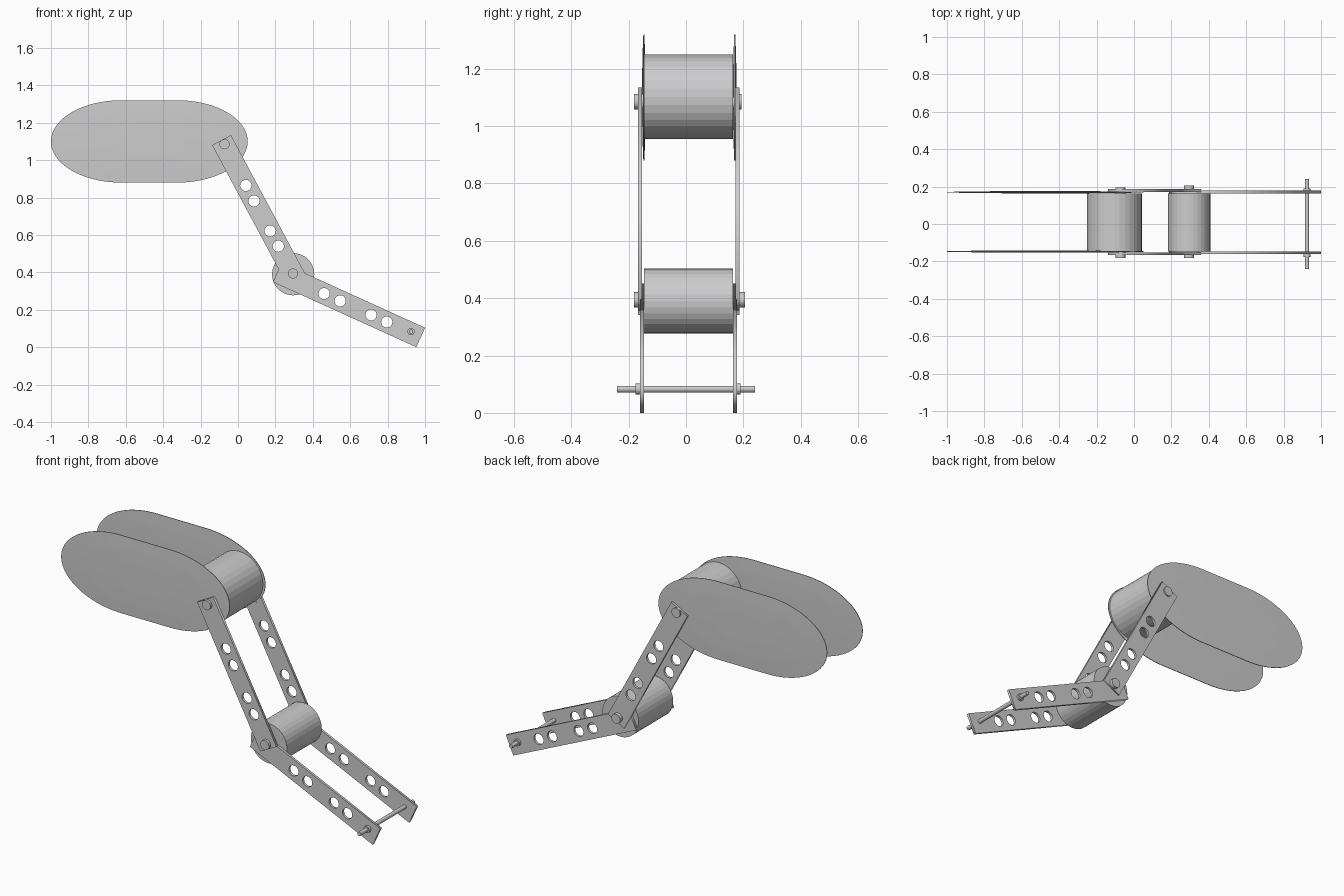
import bpy, bmesh, math
from mathutils import Vector

if "Cube" in bpy.data.objects:
    bpy.data.objects.remove(bpy.data.objects["Cube"])

grey = bpy.data.materials.new("light grey metal")
grey.diffuse_color = (0.61, 0.61, 0.62, 1)
grey.use_nodes = True
grey.node_tree.nodes["Principled BSDF"].inputs["Base Color"].default_value = grey.diffuse_color


def circle(cx, cz, r, n=24):
    return [(cx + r * math.cos(2 * math.pi * i / n), cz + r * math.sin(2 * math.pi * i / n)) for i in range(n)]


def cylinder(name, x, z, r, y0, y1, n=32):
    """Cylinder lying along y."""
    bm = bmesh.new()
    a = [bm.verts.new((px, y0, pz)) for px, pz in circle(x, z, r, n)]
    b = [bm.verts.new((px, y1, pz)) for px, pz in circle(x, z, r, n)]
    bm.faces.new(a)
    bm.faces.new(b[::-1])
    for i in range(n):
        j = (i + 1) % n
        bm.faces.new((a[i], b[i], b[j], a[j]))
    return finish(name, bm)


def finish(name, bm):
    bmesh.ops.recalc_face_normals(bm, faces=bm.faces)
    me = bpy.data.meshes.new(name)
    bm.to_mesh(me)
    bm.free()
    ob = bpy.data.objects.new(name, me)
    bpy.context.collection.objects.link(ob)
    me.materials.append(grey)
    return ob


def arm(name, start, end, y, thick=0.014, width=0.114):
    """Flat bar from start to end (x, z) with four round holes."""
    s, e = Vector(start), Vector(end)
    d = (e - s).normalized()
    n = Vector((-d.y, d.x)) * width / 2
    loops = [[s + n, s - n, e - n, e + n]]
    for t in (0.275, 0.369, 0.551, 0.643):
        c = s + d * t
        loops.append(circle(c.x, c.y, 0.03))
    cu = bpy.data.curves.new(name, 'CURVE')
    cu.dimensions = '2D'
    cu.fill_mode = 'BOTH'
    cu.extrude = thick / 2
    for pts in loops:
        sp = cu.splines.new('POLY')
        sp.points.add(len(pts) - 1)
        for p, q in zip(sp.points, pts):
            p.co = (q[0], q[1], 0, 1)
        sp.use_cyclic_u = True
    tmp = bpy.data.objects.new(name + "_outline", cu)
    bpy.context.collection.objects.link(tmp)
    dg = bpy.context.evaluated_depsgraph_get()
    me = bpy.data.meshes.new_from_object(tmp.evaluated_get(dg))
    bpy.data.objects.remove(tmp)
    bm = bmesh.new()
    bm.from_mesh(me)
    bpy.data.meshes.remove(me)
    bmesh.ops.remove_doubles(bm, verts=bm.verts, dist=1e-5)
    for v in bm.verts:
        v.co = (v.co.x, y - v.co.z, v.co.y)
    for f in bm.faces:
        f.material_index = 0
    return finish(name, bm)


def side_panel(name, y, half=0.006):
    """Long oval plate, very slightly domed on both faces."""
    cx, cz, flat, a, b, n = -0.474, 1.10, 0.15, 0.376, 0.22, 96
    bm = bmesh.new()
    rings = []
    for k, h in ((0.35, -1), (0.7, -0.75), (1, -0.3), (1, 0.3), (0.7, 0.75), (0.35, 1)):
        ring = []
        for i in range(n):
            t = 2 * math.pi * (i + 0.5) / n
            c = math.cos(t)
            x = cx + k * (math.copysign(flat, c) + a * c)
            ring.append(bm.verts.new((x, y + h * half, cz + k * b * math.sin(t))))
        rings.append(ring)
    for r0, r1 in zip(rings, rings[1:]):
        for i in range(n):
            j = (i + 1) % n
            bm.faces.new((r0[i], r0[j], r1[j], r1[i]))
    bm.faces.new(rings[0])
    bm.faces.new(rings[-1])
    return finish(name, bm)


# oval side panels
side_panel("front_side_panel", -0.147)
side_panel("back_side_panel", 0.170)

# joint drums
cylinder("upper_drum", -0.105, 1.102, 0.147, -0.146, 0.163, 32)
cylinder("lower_drum", 0.295, 0.390, 0.113, -0.146, 0.163, 32)

# arms
for side, yu, yl in (("front", -0.160, -0.154), ("back", 0.179, 0.171)):
    arm(side + "_upper_arm", (-0.088, 1.107), (0.307, 0.369), yu)
    arm(side + "_lower_arm", (0.210, 0.400), (0.977, 0.052), yl)

# pivot pins
cylinder("upper_pin", -0.072, 1.085, 0.027, -0.182, 0.194, 24)
cylinder("lower_pin", 0.294, 0.394, 0.027, -0.182, 0.206, 24)

# foot rod with collars
cylinder("foot_rod", 0.925, 0.083, 0.0115, -0.24, 0.24, 16)
cylinder("front_collar", 0.925, 0.083, 0.019, -0.176, -0.15, 16)
cylinder("back_collar", 0.925, 0.083, 0.019, 0.168, 0.190, 16)
